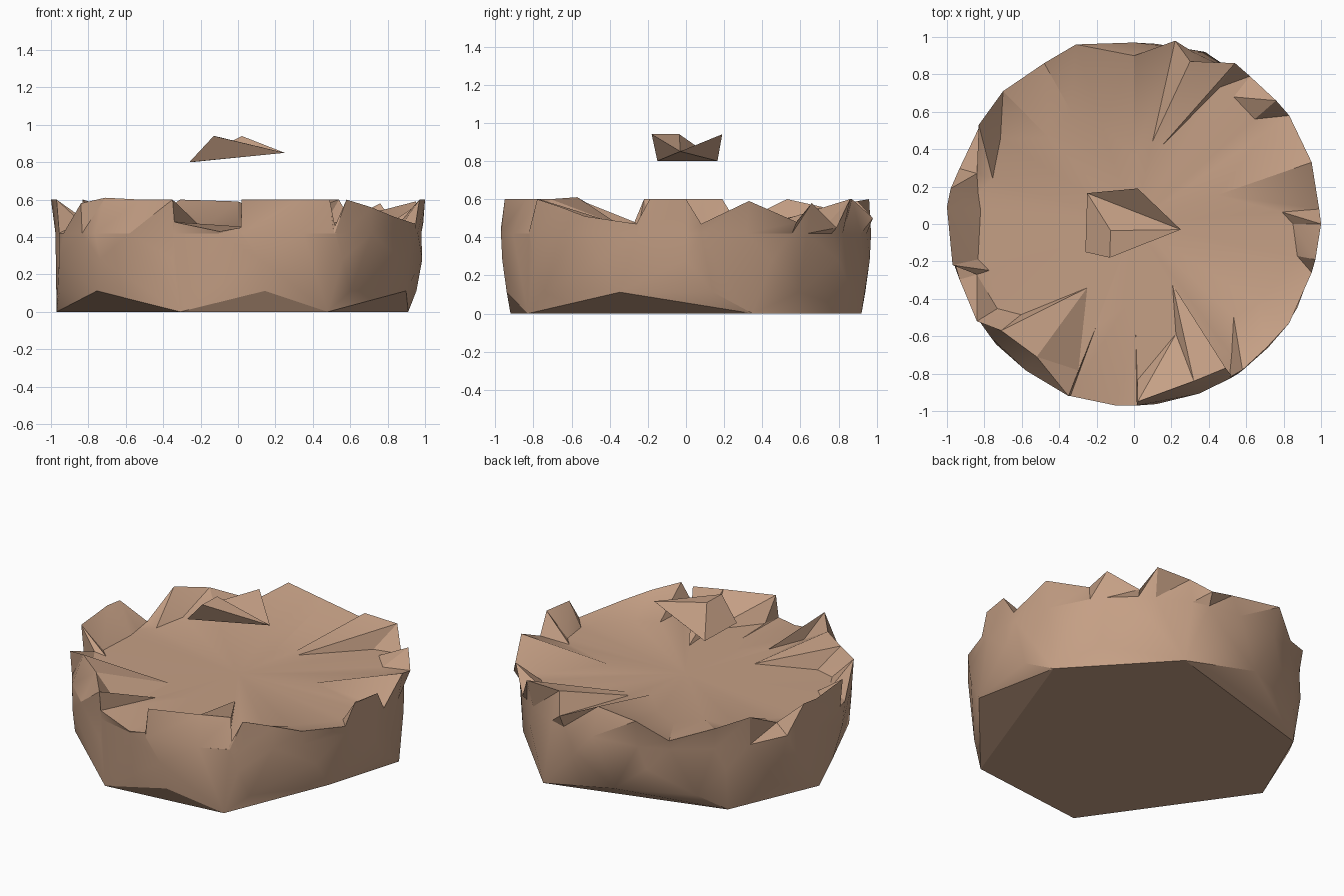
import bpy, bmesh, math

if "Cube" in bpy.data.objects:
    bpy.data.objects.remove(bpy.data.objects["Cube"])

clay = bpy.data.materials.new("warm tan")
clay.diffuse_color = (0.56, 0.35, 0.235, 1)
clay.use_nodes = True
clay.node_tree.nodes["Principled BSDF"].inputs["Base Color"].default_value = clay.diffuse_color


def finish(bm, name):
    me = bpy.data.meshes.new(name)
    bm.to_mesh(me)
    bm.free()
    ob = bpy.data.objects.new(name, me)
    bpy.context.collection.objects.link(ob)
    me.materials.append(clay)
    bpy.ops.object.select_all(action='DESELECT')
    ob.select_set(True)
    bpy.context.view_layer.objects.active = ob
    bpy.ops.object.shade_smooth_by_angle(angle=math.radians(24))
    return ob


# Rim points: x, y, height, and scale of the matching point on the inner floor
RIM = [
    (1.00, 0.00, .60, .85), (0.99, 0.08, .47, .80), (0.95, 0.33, .59, .47),
    (0.83, 0.58, .48, .85), (0.76, 0.66, .58, .85), (0.62, 0.79, .45, .86),
    (0.54, 0.86, .60, .85), (0.30, 0.87, .60, .47), (0.22, 0.98, .50, .45),
    (0.00, 0.90, .59, .40), (-0.31, 0.96, .60, .55), (-0.48, 0.86, .48, .70),
    (-0.70, 0.71, .56, .65), (-0.83, 0.53, .60, .86), (-0.84, 0.27, .47, .90),
    (-0.98, 0.19, .60, .85), (-1.00, 0.09, .60, .82), (-0.97, -0.22, .60, .86),
    (-0.84, -0.27, .48, .92), (-0.84, -0.52, .58, .87),
    (-0.71, -0.57, .61, .85), (-0.52, -0.71, .60, .48), (-0.35, -0.92, .60, .85),
    (-0.34, -0.92, .48, .60), (-0.10, -0.97, .43, .45), (0.015, -0.97, .45, .60),
    (0.02, -0.95, .60, .88), (0.32, -0.84, .60, .70), (0.49, -0.77, .60, .42),
    (0.51, -0.82, .44, .75), (0.58, -0.78, .60, .90), (0.71, -0.66, .56, .75),
    (0.83, -0.53, .51, .80), (0.95, -0.26, .47, .88), (0.97, -0.19, .60, .90),
]
FLOOR, SHOULDER = 0.46, 0.42

# Shoulder outline: the rim points pushed out onto the drum's edge
outline = []
for x, y, z, s in RIM:
    k = .98 / math.hypot(x, y)
    outline.append((x * k, y * k * .99, SHOULDER))

# Body: convex drum standing on a rough six-sided base, open at the top
bm = bmesh.new()
base = [(-.31, -.92), (.48, -.83), (.91, .35), (.38, .92), (-.72, .6), (-.97, .02)]
for x, y in base:
    bm.verts.new((x, y, 0))
for n, r, z, turn in ((12, .965, .112, .15), (13, .985, .28, 0)):
    for i in range(n):
        a = math.tau * i / n + turn
        bm.verts.new((r * math.cos(a), r * .985 * math.sin(a), z))
for p in outline:
    bm.verts.new(p)
bmesh.ops.remove_doubles(bm, verts=bm.verts[:], dist=.001)
bmesh.ops.convex_hull(bm, input=bm.verts[:])
bm.normal_update()
top = [f for f in bm.faces if f.normal.z > .95 and f.calc_center_median().z > SHOULDER - .01]
bmesh.ops.delete(bm, geom=top, context='FACES_ONLY')
bmesh.ops.delete(bm, geom=[e for e in bm.edges if not e.link_faces], context='EDGES')

# Broken rim and floor: outer skirt, inner slope, then a fan to the centre
skirt = [bm.verts.new(p) for p in outline]
crest = [bm.verts.new((x, y, z)) for x, y, z, s in RIM]
inner = [bm.verts.new((x * s, y * s, FLOOR)) for x, y, z, s in RIM]
centre = bm.verts.new((0, 0, FLOOR))
n = len(RIM)
for i in range(n):
    j = (i + 1) % n
    for lo, hi in ((skirt, crest), (crest, inner)):
        bm.faces.new((lo[i], lo[j], hi[j]))
        bm.faces.new((lo[i], hi[j], hi[i]))
    bm.faces.new((inner[i], inner[j], centre))
bmesh.ops.remove_doubles(bm, verts=bm.verts[:], dist=.001)
finish(bm, "body_with_broken_rim")

# Floating shard above the middle
bm = bmesh.new()
A, B, C, D, E, F = [bm.verts.new(p) for p in (
    (-.25, .165, .80), (.02, .19, .94), (.25, -.03, .85),
    (-.13, -.18, .94), (-.26, -.15, .80), (-.125, -.035, .94))]
for f in ((A, E, F), (E, D, F), (D, C, F), (F, C, A), (E, C, D), (A, C, E), (A, C, B)):
    bm.faces.new(f)
finish(bm, "floating_shard")
